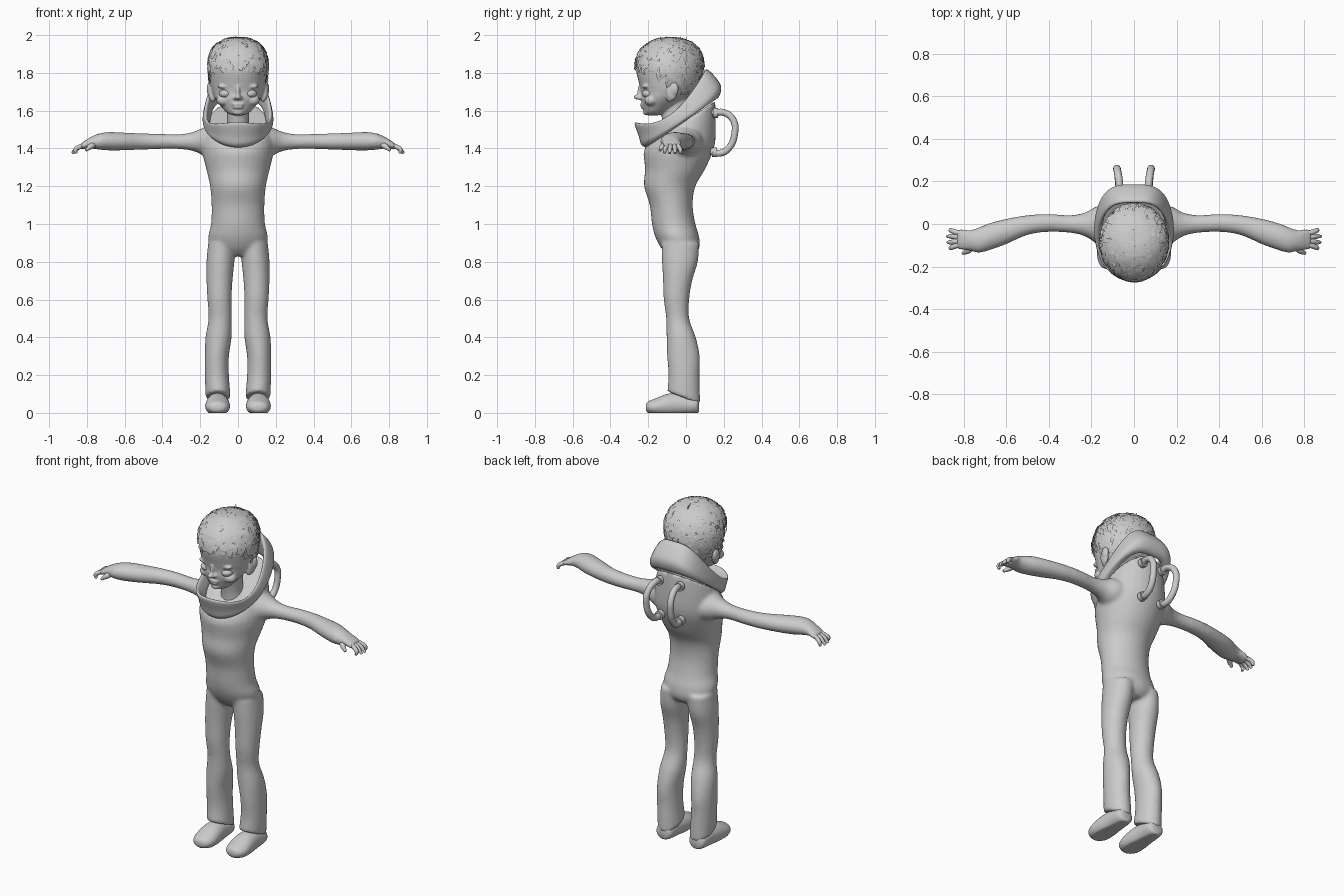
import bpy, bmesh, math, random
from mathutils import Vector

random.seed(4)
cube = bpy.data.objects.get("Cube")
if cube:
    bpy.data.objects.remove(cube)

gray = bpy.data.materials.new("plain gray")
gray.use_nodes = True
gray.diffuse_color = (0.6, 0.6, 0.6, 1)
gray.node_tree.nodes["Principled BSDF"].inputs["Base Color"].default_value = (0.6, 0.6, 0.6, 1)


def finish(bm, name, voxel=0, smooth=0):
    """Turn a bmesh into an object, optionally fused into one soft skin."""
    bmesh.ops.recalc_face_normals(bm, faces=bm.faces)
    mesh = bpy.data.meshes.new(name)
    bm.to_mesh(mesh)
    bm.free()
    mesh.materials.append(gray)
    for p in mesh.polygons:
        p.use_smooth = True
    obj = bpy.data.objects.new(name, mesh)
    bpy.context.collection.objects.link(obj)
    if voxel:
        fuse = obj.modifiers.new("fuse", 'REMESH')
        fuse.mode = 'VOXEL'
        fuse.voxel_size = voxel
        fuse.use_smooth_shade = True
        soft = obj.modifiers.new("soften", 'SMOOTH')
        soft.factor = 0.5
        soft.iterations = smooth
    return obj


def spline(rows, t, closed=False):
    """Catmull-Rom value of a table of rows at parameter t."""
    n = len(rows)
    i = min(int(t), n - 1 if closed else n - 2)
    f = t - i
    pick = (lambda k: rows[k % n]) if closed else (lambda k: rows[max(0, min(n - 1, k))])
    out = []
    for a, b, c, d in zip(pick(i - 1), pick(i), pick(i + 1), pick(i + 2)):
        out.append(b + 0.5 * f * (c - a + f * (2 * a - 5 * b + 4 * c - d + f * (3 * (b - c) + d - a))))
    return out


def ring_point(row, angle, square=1):
    """Row holds centre, two half axes and a lift of the front and back ends."""
    c, u, v, w = (Vector(row[k:k + 3]) for k in (0, 3, 6, 9))
    s, x = math.sin(angle), math.cos(angle)
    if s > 0:
        x = math.copysign(abs(x) ** square, x)
    return c + u * x + v * s + w * s * s


def loft(bm, rows, closed=False, square=1, steps=4, seg=32, floor=False):
    count = (len(rows) if closed else len(rows) - 1) * steps
    rings = []
    for k in range(count if closed else count + 1):
        row = spline(rows, k / steps, closed)
        ring = []
        for j in range(seg):
            p = ring_point(row, math.tau * j / seg, square)
            if floor:
                p.z = max(p.z, 0)
            ring.append(bm.verts.new(p))
        rings.append(ring)
    for a, b in zip(rings, rings[1:] + rings[:1] if closed else rings[1:]):
        for j in range(seg):
            bm.faces.new((a[j], a[j - 1], b[j - 1], b[j]))
    if not closed:
        bm.faces.new(rings[0])
        bm.faces.new(rings[-1])


def level(z, front, back, rx, tilt=0, x=0):
    """Horizontal section given by its front and back y."""
    ry = (back - front) / 2
    return (x, (front + back) / 2, z, rx, 0, 0, 0, ry, tilt * ry, 0, 0, 0)


def ball(bm, centre, radii, seg=24):
    made = bmesh.ops.create_uvsphere(bm, u_segments=seg, v_segments=seg // 2, radius=1)
    for v in made["verts"]:
        v.co = Vector(centre) + Vector(a * b for a, b in zip(v.co, radii))


def tube(name, points, radius, taper=None):
    curve = bpy.data.curves.new(name, 'CURVE')
    curve.dimensions = '3D'
    curve.bevel_depth = radius
    curve.bevel_resolution = 4
    curve.use_fill_caps = True
    s = curve.splines.new('BEZIER')
    s.bezier_points.add(len(points) - 1)
    for i, (bp, p) in enumerate(zip(s.bezier_points, points)):
        bp.co = p
        bp.handle_left_type = bp.handle_right_type = 'AUTO'
        bp.radius = taper[i] if taper else 1
    curve.materials.append(gray)
    obj = bpy.data.objects.new(name, curve)
    bpy.context.collection.objects.link(obj)


SIDES = ((1, "left"), (-1, "right"))

# Body suit: torso, legs and arms fused together
body = bmesh.new()
loft(body, [level(*r) for r in (
    (0.83, -0.09, 0.04, 0.08), (0.87, -0.13, 0.07, 0.14), (0.93, -0.162, 0.07, 0.158),
    (1.0, -0.18, 0.05, 0.143), (1.1, -0.192, 0.035, 0.14), (1.2, -0.222, 0.05, 0.148),
    (1.29, -0.217, 0.105, 0.168, 0.05), (1.38, -0.222, 0.152, 0.188, 0.2),
    (1.46, -0.225, 0.158, 0.185, 0.45), (1.53, -0.215, 0.155, 0.165, 0.66))])
for s, side in SIDES:
    loft(body, [level(*r, x=s * x) for x, *r in (
        (0.105, 0.08, -0.1, 0.075, 0.066, -0.4), (0.112, 0.2, -0.093, 0.072, 0.064),
        (0.112, 0.3, -0.1, 0.073, 0.064), (0.103, 0.4, -0.103, 0.052, 0.069),
        (0.095, 0.5, -0.105, 0.017, 0.061), (0.098, 0.6, -0.118, 0.017, 0.064),
        (0.098, 0.7, -0.122, 0.033, 0.069), (0.093, 0.8, -0.127, 0.063, 0.074),
        (0.085, 0.9, -0.13, 0.07, 0.073))])
    loft(body, [(s * x, y, z, 0, ry, 0, 0, 0, rz, 0, 0, 0) for x, y, z, ry, rz in (
        (0.08, -0.02, 1.43, 0.11, 0.09), (0.17, -0.005, 1.435, 0.09, 0.078),
        (0.23, -0.002, 1.437, 0.056, 0.053), (0.3, 0, 1.436, 0.042, 0.04),
        (0.4, 0.005, 1.437, 0.042, 0.04), (0.5, -0.005, 1.437, 0.047, 0.043),
        (0.6, -0.035, 1.437, 0.06, 0.047), (0.68, -0.06, 1.438, 0.064, 0.049),
        (0.73, -0.076, 1.437, 0.06, 0.044), (0.77, -0.077, 1.432, 0.049, 0.034),
        (0.8, -0.074, 1.424, 0.051, 0.024), (0.835, -0.071, 1.408, 0.048, 0.017))])
finish(body, "body_suit", 0.009, 10)

for s, side in SIDES:
    # Shoes with flat soles
    shoe = bmesh.new()
    loft(shoe, [(s * x, y, z, rx, 0, 0, 0, 0, rz, 0, 0, 0) for x, y, z, rx, rz in (
        (0.108, 0.068, 0.035, 0.025, 0.03), (0.108, 0.05, 0.04, 0.05, 0.045),
        (0.108, -0.03, 0.045, 0.056, 0.06), (0.108, -0.1, 0.04, 0.064, 0.06),
        (0.108, -0.16, 0.032, 0.064, 0.045), (0.108, -0.2, 0.03, 0.046, 0.03),
        (0.108, -0.213, 0.028, 0.018, 0.015))], floor=True)
    finish(shoe, side + "_shoe")
    # Fingers and thumb
    for i, (y, reach) in enumerate(((-0.112, 0.856), (-0.086, 0.876), (-0.058, 0.878), (-0.03, 0.864))):
        root = 0.6 * y - 0.028
        tube(f"{side}_finger_{i + 1}", [
            (s * 0.805, root, 1.419), (s * 0.84, (root + y) / 2, 1.408),
            (s * 0.86, y, 1.393), (s * reach, y, 1.374)], 0.0125, (1, 1, 0.9, 0.55))
    tube(side + "_thumb", [(s * 0.755, -0.1, 1.425), (s * 0.78, -0.125, 1.41),
                           (s * 0.805, -0.138, 1.39)], 0.015, (1.1, 1, 0.5))
    # Back hoses with end rings
    hose = [(s * 0.066, 0.14, 1.585), (s * 0.07, 0.2, 1.59), (s * 0.078, 0.25, 1.55),
            (s * 0.08, 0.258, 1.48), (s * 0.074, 0.225, 1.4), (s * 0.07, 0.18, 1.375),
            (s * 0.066, 0.13, 1.385)]
    tube(side + "_hose", hose, 0.018)
    for part, y, z in (("upper", 0.155, 1.587), ("lower", 0.15, 1.38)):
        tube(f"{side}_{part}_hose_ring", [(s * 0.067, y - 0.012, z), (s * 0.067, y + 0.014, z)], 0.026)

# Tilted helmet collar
collar = bmesh.new()
loft(collar, [(0, (yf + yb) / 2, (zf + zb) / 2 - k, rx, 0, 0,
               0, (yb - yf) / 2, (zb - zf) / 2, 0, 0, k) for yf, zf, yb, zb, rx, k in (
    (-0.205, 1.405, 0.155, 1.66, 0.165, 0), (-0.236, 1.42, 0.18, 1.685, 0.183, 0.015),
    (-0.25, 1.465, 0.182, 1.74, 0.187, 0.045), (-0.272, 1.53, 0.122, 1.812, 0.178, 0.09),
    (-0.25, 1.528, 0.1, 1.8, 0.163, 0.09), (-0.2, 1.44, 0.13, 1.68, 0.148, 0.03))],
    closed=True, square=0.6, seg=64)
finish(collar, "helmet_collar")

# Head with neck, nose, lips, eyelids and ears
profile = [level(*r) for r in (
    (1.575, -0.205, -0.15, 0.025), (1.588, -0.217, -0.11, 0.058), (1.62, -0.228, -0.06, 0.088),
    (1.66, -0.238, -0.01, 0.118), (1.7, -0.238, 0.048, 0.136), (1.74, -0.247, 0.068, 0.145),
    (1.8, -0.262, 0.084, 0.151), (1.86, -0.262, 0.088, 0.152), (1.91, -0.243, 0.074, 0.139),
    (1.95, -0.2, 0.038, 0.108), (1.973, -0.15, -0.02, 0.062), (1.978, -0.1, -0.06, 0.02))]
head = bmesh.new()
loft(head, profile, seg=40)
loft(head, [level(1.43, -0.115, 0.035, 0.075), level(1.52, -0.12, 0.01, 0.058),
            level(1.66, -0.15, 0.01, 0.062)])
ball(head, (0, -0.252, 1.672), (0.017, 0.026, 0.015))
ball(head, (0, -0.24, 1.7), (0.011, 0.018, 0.04))
ball(head, (0, -0.228, 1.634), (0.034, 0.015, 0.008))
ball(head, (0, -0.225, 1.618), (0.028, 0.016, 0.009))
ball(head, (0, -0.21, 1.592), (0.028, 0.018, 0.016))
for s, side in SIDES:
    ball(head, (s * 0.014, -0.243, 1.668), (0.011, 0.014, 0.01))
    ball(head, (s * 0.066, -0.213, 1.728), (0.042, 0.018, 0.012))
    ball(head, (s * 0.075, -0.185, 1.655), (0.04, 0.035, 0.03))
    ball(head, (s * 0.145, -0.075, 1.7), (0.014, 0.03, 0.046))
    ball(head, (s * 0.152, -0.062, 1.715), (0.014, 0.024, 0.034))
    ball(head, (s * 0.133, -0.085, 1.67), (0.016, 0.02, 0.025))
finish(head, "head", 0.0055, 4)
for s, side in SIDES:
    eye = bmesh.new()
    ball(eye, (s * 0.066, -0.198, 1.69), (0.034, 0.034, 0.024))
    finish(eye, side + "_eye")

# Cropped hair: overlapping flakes combed away from the crown
hair = bmesh.new()
core, crown = Vector((0, -0.09, 1.82)), Vector((0, -0.06, 2.0))
made = 0
while made < 1900:
    p = ring_point(spline(profile, random.uniform(4, 10.99)), random.uniform(0, math.tau))
    hairline = 1.69 + 0.115 * max(0, min(1, (-0.05 - p.y) / 0.14))
    if p.z < hairline + random.uniform(0, 0.03):
        continue
    out = (p - core).normalized()
    down = p - crown
    down = (down - out * down.dot(out)).normalized()
    side = out.cross(down)
    down = (down + side * random.uniform(-0.5, 0.5)).normalized()
    side = out.cross(down) * random.uniform(0.006, 0.015)
    length = random.uniform(0.025, 0.05)
    lift = random.uniform(0.004, 0.012)
    rows = []
    for f, h in ((0, 0.3), (0.5, 1), (1, 0.75)):
        mid = p + down * length * (f - 0.5) + out * lift * h
        w = side * (1 - 0.4 * f)
        rows.append((hair.verts.new(mid - w), hair.verts.new(mid + w)))
    for a, b in zip(rows, rows[1:]):
        hair.faces.new((a[0], b[0], b[1], a[1]))
    made += 1
# A few stray tufts on the crown
for i in range(10):
    root = Vector((random.uniform(-0.05, 0.05), random.uniform(-0.15, 0), 1.972))
    tip = root + Vector((random.uniform(-0.01, 0.01), 0, random.uniform(0.015, 0.028)))
    hair.faces.new([hair.verts.new(q) for q in (root, root + Vector((0.008, 0.004, 0)), tip)])
finish(hair, "hair")
